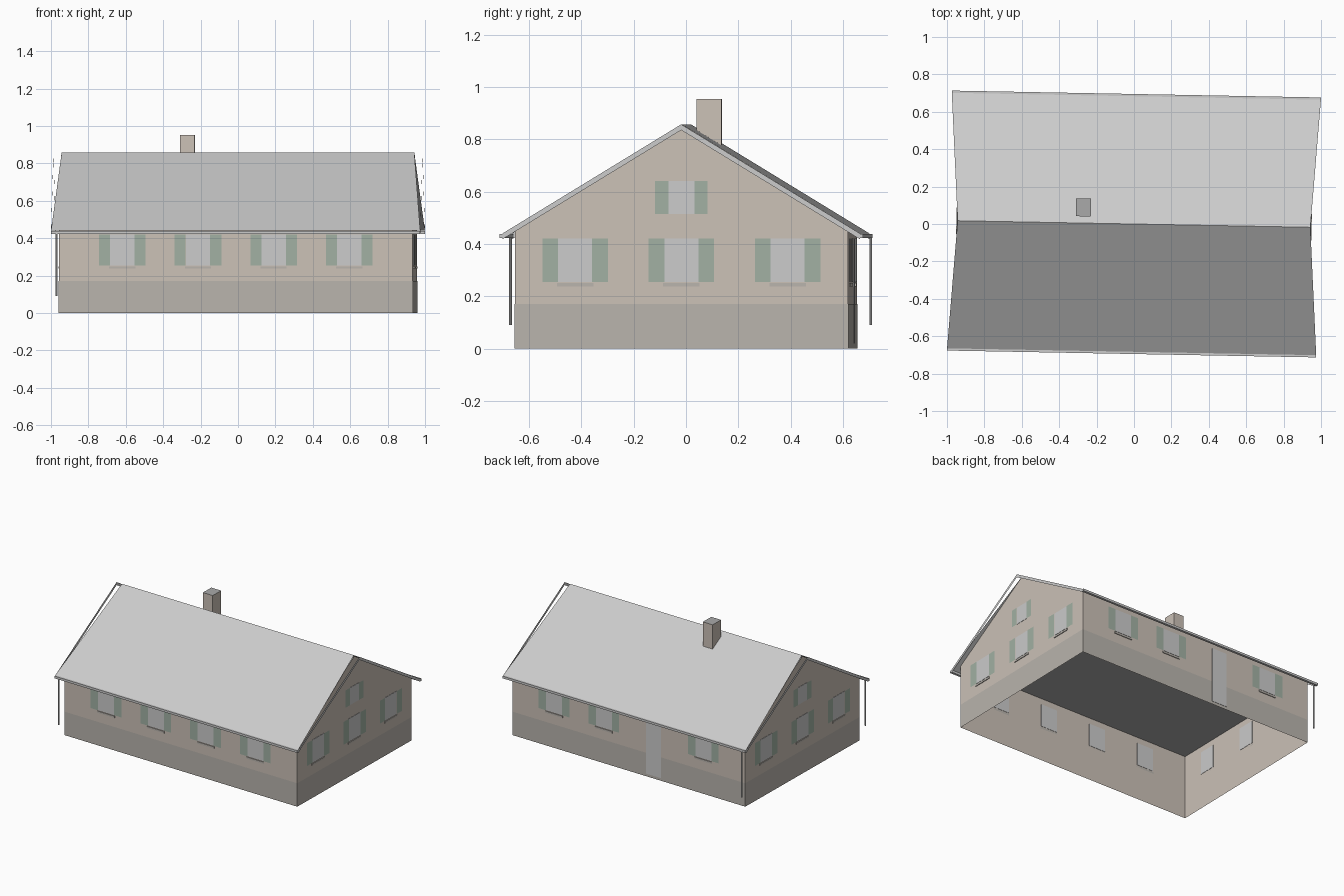
import bpy, math
from mathutils import Matrix

if "Cube" in bpy.data.objects:
    bpy.data.objects.remove(bpy.data.objects["Cube"])

L, D = 0.945, 0.637          # half length and half depth of the walls
EX, EY, EZ = 0.987, 0.683, 0.44   # roof eave corner
RX, RZ = 0.943, 0.857        # ridge end
TURN = Matrix.Rotation(-0.0186, 4, 'Z')   # whole house sits slightly turned


def material(name, rgb):
    m = bpy.data.materials.new(name)
    m.diffuse_color = (*rgb, 1)
    m.use_nodes = True
    m.node_tree.nodes["Principled BSDF"].inputs["Base Color"].default_value = m.diffuse_color
    return m


WALL = material("plaster", (0.60, 0.535, 0.475))
BASE = material("plinth_stone", (0.49, 0.46, 0.42))
GREEN = material("shutter_green", (0.36, 0.44, 0.37))
DARK = material("ceiling_dark", (0.42, 0.42, 0.42))


def mesh(name, verts, faces, mat=None, angle=0):
    me = bpy.data.meshes.new(name)
    me.from_pydata(verts, [], faces)
    me.transform(TURN @ Matrix.Rotation(angle, 4, 'Z'))
    if mat:
        me.materials.append(mat)
    ob = bpy.data.objects.new(name, me)
    bpy.context.collection.objects.link(ob)
    return ob


def box(name, x0, x1, y0, y1, z0, z1, mat=None, angle=0):
    v = [(x, y, z) for z in (z0, z1) for x, y in ((x0, y0), (x1, y0), (x1, y1), (x0, y1))]
    f = [(3, 2, 1, 0), (4, 5, 6, 7)] + [(i, (i + 1) % 4, (i + 1) % 4 + 4, i + 4) for i in range(4)]
    return mesh(name, v, f, mat, angle)


def window(side, dist, angle, u, z0=0.255, z1=0.42, glass=0.065, shutter=0.06, sill=True):
    """Pane, pair of shutters and sill on the wall at the given turn."""
    box(side + "_window_pane", u - glass, u + glass, -dist - 0.002, -dist + 0.002, z0, z1, None, angle)
    for s in (-1, 1):
        a, b = sorted((u + s * glass, u + s * (glass + shutter)))
        y = -dist - 0.003
        mesh(side + "_shutter", [(a, y, z0), (b, y, z0), (b, y, z1), (a, y, z1)], [(0, 1, 2, 3)], GREEN, angle)
    if sill:
        box(side + "_window_sill", u - 0.07, u + 0.07, -dist - 0.005, -dist, z0 - 0.018, z0 - 0.005, BASE, angle)


# walls: four-sided open shell with gable peaks
wz = RZ - (RZ - EZ) * D / EY - 0.004
c = [(-L, -D), (L, -D), (L, D), (-L, D)]
verts = [(x, y, 0) for x, y in c] + [(x, y, wz) for x, y in c] + [(L, 0, RZ - 0.006), (-L, 0, RZ - 0.006)]
mesh("walls", verts, [(0, 1, 5, 4), (1, 2, 6, 8, 5), (2, 3, 7, 6), (3, 0, 4, 9, 7)], WALL)

# plinth band around the foot of the walls
p = 0.002
ring = [(x + math.copysign(p, x), y + math.copysign(p, y)) for x, y in c]
mesh("plinth", [(x, y, z) for z in (0, 0.17) for x, y in ring],
     [(i, (i + 1) % 4, (i + 1) % 4 + 4, i + 4) for i in range(4)], BASE)

# ceiling closing the shell at the top of the side walls
mesh("ceiling", [(x, y, wz) for x, y in reversed(c)], [(0, 1, 2, 3)], DARK)

# roof slopes, with the gable edges flaring outward toward the eaves
mesh("roof", [(-EX, -EY, EZ), (EX, -EY, EZ), (RX, 0, RZ), (-RX, 0, RZ), (EX, EY, EZ), (-EX, EY, EZ)],
     [(0, 1, 2, 3), (3, 2, 4, 5)])

# barge boards on both gables
for s in (-1, 1):
    b = [(s * EX, y, z + d) for d in (0, -0.022) for y, z in ((-EY, EZ), (0, RZ), (EY, EZ))]
    mesh("barge_board", b, [(0, 1, 4, 3), (1, 2, 5, 4)])

# gutters and downpipes
for s in (-1, 1):
    y0, y1 = sorted((s * 0.678, s * 0.695))
    box("gutter", -EX, EX, y0, y1, 0.422, 0.438)
    n = 8
    pipe = [(-0.957 + 0.005 * math.cos(2 * math.pi * i / n), s * 0.689 + 0.005 * math.sin(2 * math.pi * i / n), z)
            for z in (0.09, 0.425) for i in range(n)]
    mesh("downpipe", pipe, [(i, (i + 1) % n, (i + 1) % n + n, i + n) for i in range(n)]
         + [tuple(reversed(range(n)))])

# chimney with a grey top
chimney = box("chimney", -0.312, -0.232, 0.036, 0.131, 0.74, 0.953, WALL)
chimney.data.materials.append(material("chimney_cap", (0.4, 0.4, 0.4)))
chimney.data.polygons[1].material_index = 1

# windows and back door
columns = (-0.607, -0.2025, 0.2025, 0.607)
for u in columns:
    window("front", D, 0, u)
for u in columns:
    if 0 < u < 0.4:
        box("back_door", u - 0.06, u + 0.06, -D - 0.004, -D - 0.001, 0.02, 0.42, None, math.pi)
    else:
        window("back", D, math.pi, u)
for side, angle in (("right", math.pi / 2), ("left", -math.pi / 2)):
    for u in (-0.406, 0, 0.406):
        window(side, L, angle, u)
    window(side + "_attic", L, angle, 0, 0.515, 0.64, 0.05, 0.05, False)
